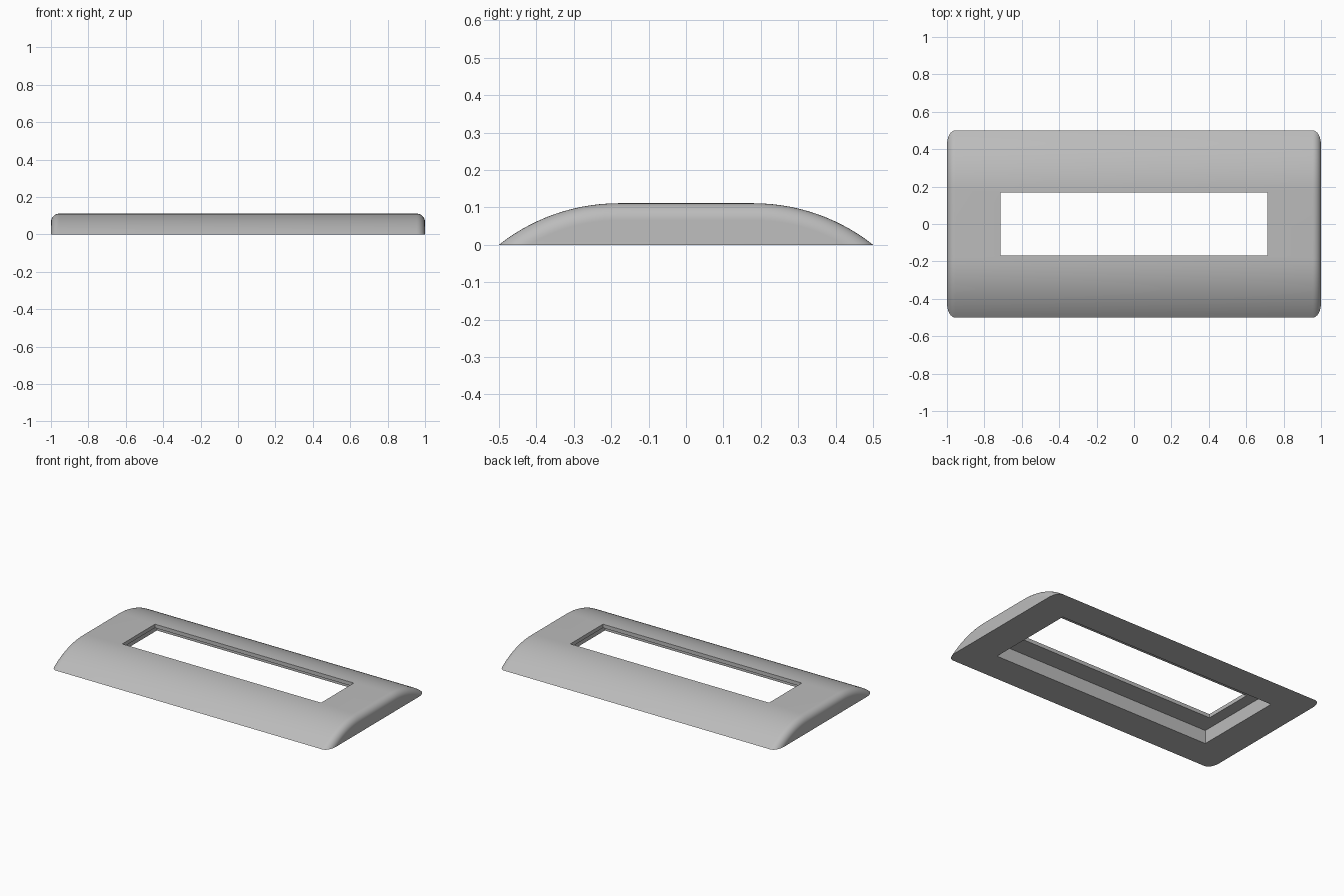
import bpy, bmesh, math

if "Cube" in bpy.data.objects:
    bpy.data.objects.remove(bpy.data.objects["Cube"])

H, FLAT, R, FILLET = 0.111, 0.18, 0.517, 0.045   # height, half flat width, side arc radius, end rounding
ARC_STEPS, END_STEPS = 14, 8

grey = bpy.data.materials.new("light_grey")
grey.diffuse_color = (0.5, 0.5, 0.5, 1)
grey.use_nodes = True
grey.node_tree.nodes["Principled BSDF"].inputs["Base Color"].default_value = grey.diffuse_color


def section(x, inset):
    """Domed cross-section, shrunk inward by inset and cut off at the base."""
    r, zc = R - inset, H - R
    end = math.acos(-zc / r)
    half = [(FLAT + r * math.sin(end * i / ARC_STEPS),
             max(0.0, zc + r * math.cos(end * i / ARC_STEPS))) for i in range(ARC_STEPS + 1)]
    return [(x, -y, z) for y, z in reversed(half)] + [(x, y, z) for y, z in half]


def cutter(name, sx, sy, z0, z1):
    bpy.ops.mesh.primitive_cube_add(size=1, location=(0, 0, (z0 + z1) / 2))
    ob = bpy.context.object
    ob.name = name
    ob.scale = (sx, sy, z1 - z0)
    ob.hide_render = True
    return ob


# Domed body lofted along x, with rounded ends
steps = [math.pi / 2 * i / END_STEPS for i in range(END_STEPS + 1)]
right = [(1 - FILLET + FILLET * math.sin(a), FILLET * (1 - math.cos(a))) for a in steps]
stations = [(-x, d) for x, d in reversed(right)] + right
bm = bmesh.new()
rings = [[bm.verts.new(p) for p in section(x, d)] for x, d in stations]
for a, b in zip(rings, rings[1:]):
    for i in range(len(a) - 1):
        bm.faces.new((a[i], b[i], b[i + 1], a[i + 1]))
bm.faces.new(rings[0])
bm.faces.new(rings[-1])
bm.faces.new([r[0] for r in rings] + [r[-1] for r in reversed(rings)])
bmesh.ops.recalc_face_normals(bm, faces=bm.faces)
mesh = bpy.data.meshes.new("bezel_frame")
bm.to_mesh(mesh)
bm.free()
frame = bpy.data.objects.new("bezel_frame", mesh)
bpy.context.collection.objects.link(frame)
mesh.materials.append(grey)

# Window opening, and the wider recess underneath that leaves a thin lip
cutters = [cutter("recess_cutter", 1.58, 0.594, -0.1, 0.087),
           cutter("window_cutter", 1.426, 0.335, -0.2, 0.3)]
bpy.ops.object.select_all(action='DESELECT')
frame.select_set(True)
bpy.context.view_layer.objects.active = frame
for c in cutters:
    m = frame.modifiers.new(c.name, 'BOOLEAN')
    m.operation, m.solver, m.object = 'DIFFERENCE', 'EXACT', c
    bpy.ops.object.modifier_apply(modifier=m.name)
    bpy.data.objects.remove(c)

bpy.ops.object.shade_smooth_by_angle(angle=math.radians(30))
